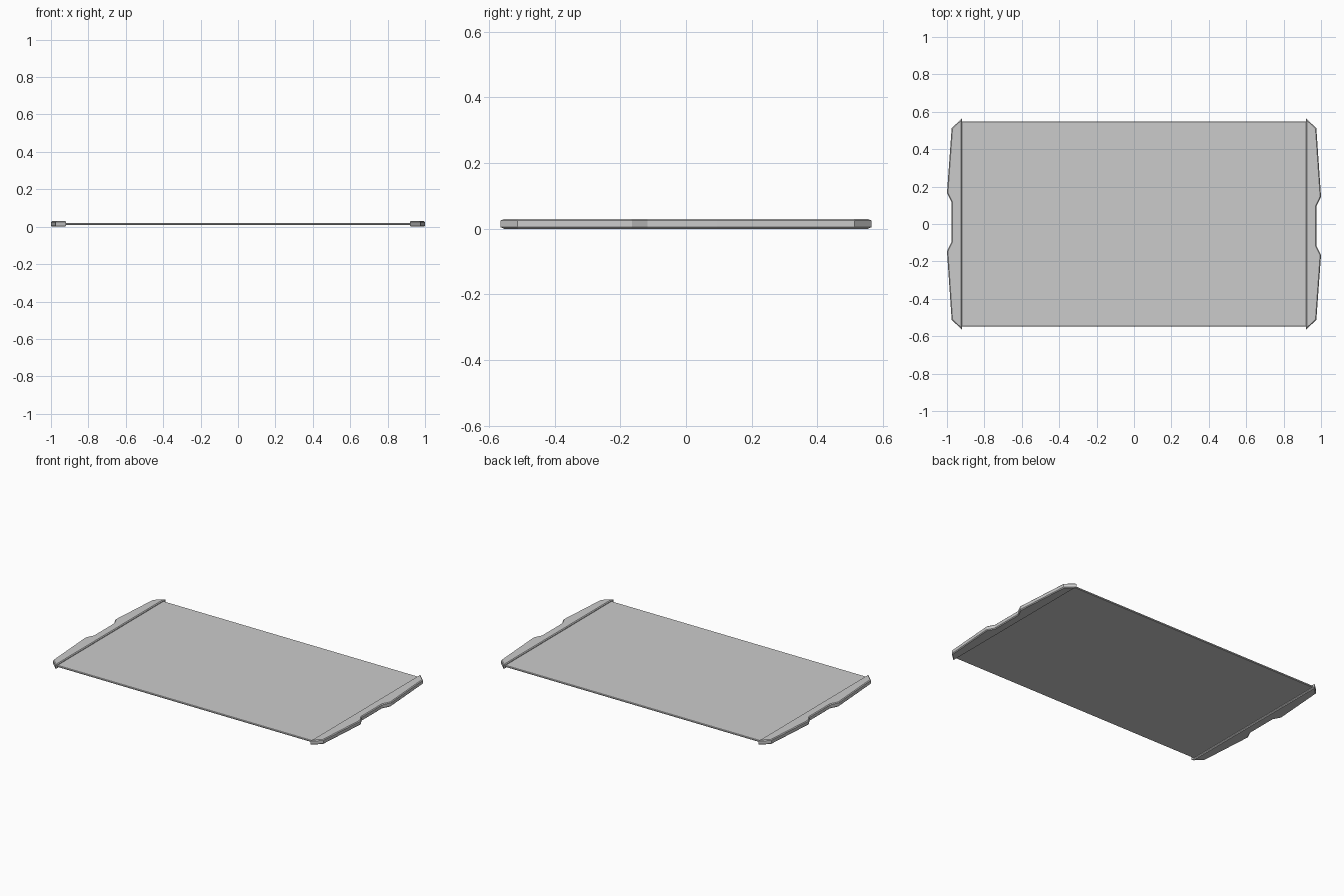
import bpy, bmesh
from math import pi
from mathutils import Matrix

if "Cube" in bpy.data.objects:
    bpy.data.objects.remove(bpy.data.objects["Cube"])


def chamfered_plate(name, outline, z0, z1, chamfer, turn=0.0):
    """Extrude an outline between two heights and chamfer its rims."""
    bm = bmesh.new()
    face = bm.faces.new([bm.verts.new((x, y, z0)) for x, y in outline])
    ext = bmesh.ops.extrude_face_region(bm, geom=[face], use_keep_orig=True)
    top = [g for g in ext["geom"] if isinstance(g, bmesh.types.BMVert)]
    bmesh.ops.translate(bm, verts=top, vec=(0, 0, z1 - z0))
    bmesh.ops.recalc_face_normals(bm, faces=bm.faces)
    rims = [e for e in bm.edges if abs(e.verts[0].co.z - e.verts[1].co.z) < 1e-6]
    bmesh.ops.bevel(bm, geom=rims, offset=chamfer, segments=1,
                    affect='EDGES', clamp_overlap=True)
    bmesh.ops.transform(bm, matrix=Matrix.Rotation(turn, 4, 'Z'), verts=bm.verts)
    bmesh.ops.recalc_face_normals(bm, faces=bm.faces)
    mesh = bpy.data.meshes.new(name)
    bm.to_mesh(mesh)
    bm.free()
    obj = bpy.data.objects.new(name, mesh)
    bpy.context.collection.objects.link(obj)
    return obj


# Flat central panel, its ends tucked just inside the caps
px, py = 0.93, 0.548
chamfered_plate("panel", [(-px, -py), (px, -py), (px, py), (-px, py)],
                0.010, 0.021, 0.003)

# End caps with a slightly off-centre grip notch; one is the other turned half round
cap = [(-0.919, 0.565), (-0.975, 0.513), (-1.0, 0.165), (-0.975, 0.117),
       (-0.975, -0.094), (-1.0, -0.146), (-0.975, -0.513), (-0.919, -0.565)]
chamfered_plate("left_end_cap", cap, 0.0, 0.03, 0.005)
chamfered_plate("right_end_cap", cap, 0.0, 0.03, 0.005, turn=pi)
